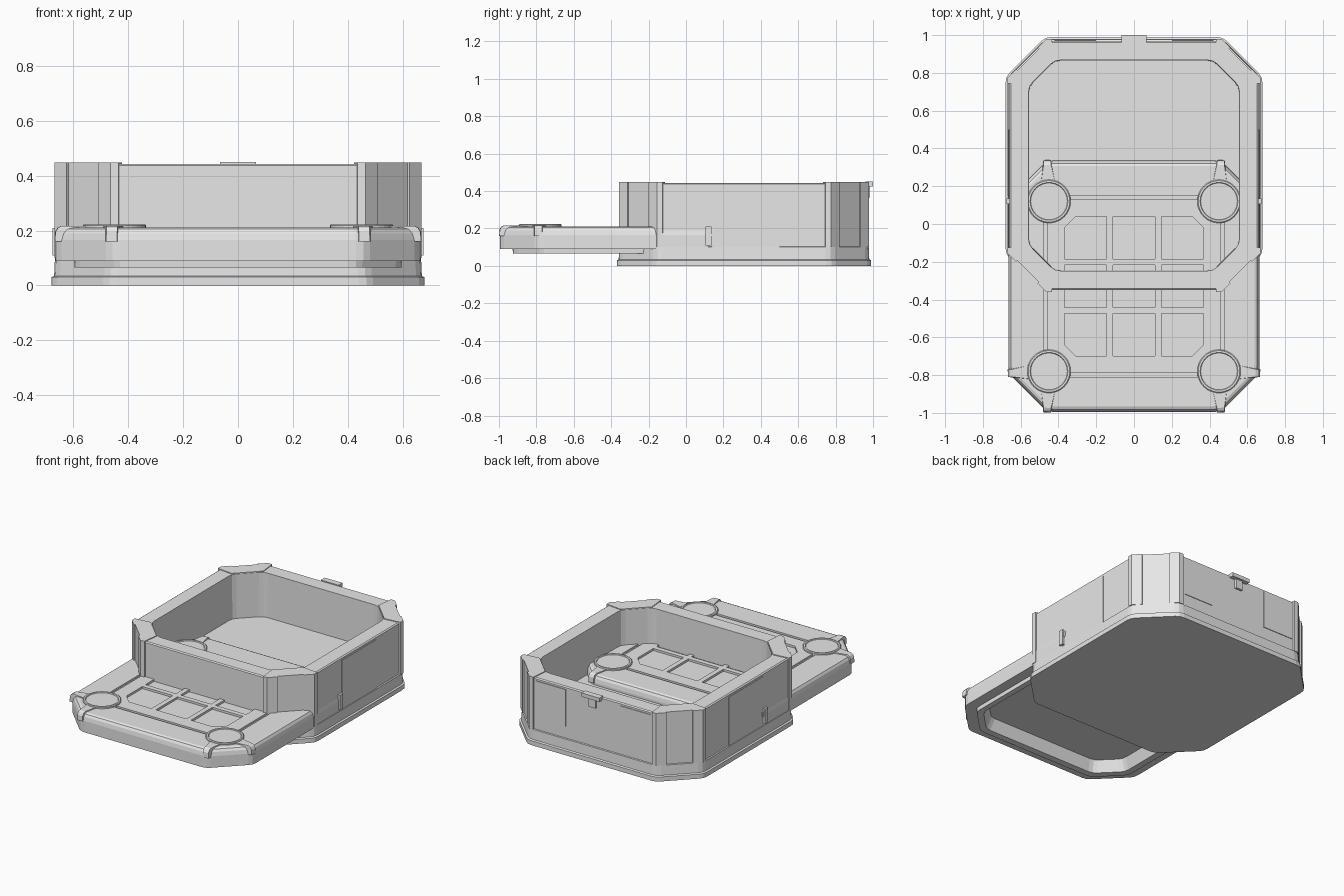
import bpy, bmesh
from math import sin, cos, pi
from mathutils import Vector

if "Cube" in bpy.data.objects:
    bpy.data.objects.remove(bpy.data.objects["Cube"])

GREY = (0.8, 0.8, 0.8, 1)
grey = bpy.data.materials.new("plain_grey")
grey.use_nodes = True
grey.diffuse_color = GREY
grey.node_tree.nodes["Principled BSDF"].inputs["Base Color"].default_value = GREY

BOX_Y, LID_Y = 0.31, -0.33
SIGNS = [(sx, sy) for sx in (-1, 1) for sy in (-1, 1)]


def add_loft(bm, rings):
    """Skin a stack of matching rings and cap both ends."""
    loops = [[bm.verts.new(p) for p in ring] for ring in rings]
    faces = [bm.faces.new(loops[0]), bm.faces.new(loops[-1])]
    n = len(loops[0])
    for a, b in zip(loops, loops[1:]):
        for i in range(n):
            j = (i + 1) % n
            faces.append(bm.faces.new((a[i], a[j], b[j], b[i])))
    bmesh.ops.recalc_face_normals(bm, faces=faces)


def add_prism(bm, outline, z0, z1):
    add_loft(bm, [[(x, y, z) for x, y in outline] for z in (z0, z1)])


def rect(x0, x1, y0, y1):
    return [(x0, y0), (x1, y0), (x1, y1), (x0, y1)]


def finish(name, bm):
    mesh = bpy.data.meshes.new(name)
    bm.to_mesh(mesh)
    bm.free()
    mesh.materials.append(grey)
    ob = bpy.data.objects.new(name, mesh)
    bpy.context.scene.collection.objects.link(ob)
    return ob


def octagon(half, cut, cy, inset, z, soft=0.03):
    """Cut-corner square with slightly softened vertices."""
    h, c = half - inset, cut - 0.586 * inset
    k = h - c
    pts = [Vector(p) for p in ((k, -h), (h, -k), (h, k), (k, h),
                               (-k, h), (-h, k), (-h, -k), (-k, -h))]
    ring = []
    for i, p in enumerate(pts):
        a = p + (pts[i - 1] - p).normalized() * soft
        b = p + (pts[(i + 1) % 8] - p).normalized() * soft
        for q in (a, (a + b + p * 2) / 4, b):
            ring.append((q.x, q.y + cy, z))
    return ring


# Open box: foot flange, plinth, wall, rim, inner wall and floor
bm = bmesh.new()
profile = [(0, 0), (0, 0.03), (0.01, 0.035), (0.013, 0.1), (0.02, 0.103),
           (0.02, 0.437), (0.028, 0.443), (0.122, 0.443), (0.125, 0.15)]
add_loft(bm, [octagon(0.68, 0.21, BOX_Y, d, z) for d, z in profile])
finish("box_body", bm)

# Corner posts with a shallow recessed panel on each cut corner
bm = bmesh.new()
corner = [(0.435, 0.669), (0.465, 0.669), (0.51, 0.624), (0.504, 0.618),
          (0.618, 0.504), (0.624, 0.51), (0.669, 0.465), (0.669, 0.435),
          (0.559, 0.423), (0.423, 0.559)]
for sx, sy in SIGNS:
    add_prism(bm, [(sx * x, sy * y + BOX_Y) for x, y in corner], 0.1, 0.448)
finish("box_corner_posts", bm)

# Thin wall panels on the sides and back
bm = bmesh.new()
for s in (-1, 1):
    add_prism(bm, rect(s * 0.655, s * 0.664, 0.14, 0.5), 0.1, 0.425)
    add_prism(bm, rect(s * 0.2, s * 0.42, 0.96, 0.974), 0.18, 0.425)
finish("wall_panels", bm)

# Rear clasp and side lugs
bm = bmesh.new()
add_prism(bm, rect(-0.065, 0.065, 0.96, 1.0), 0.425, 0.45)
add_prism(bm, rect(-0.025, 0.025, 0.96, 0.985), 0.365, 0.43)
finish("rear_clasp", bm)
bm = bmesh.new()
for s in (-1, 1):
    add_prism(bm, rect(s * 0.65, s * 0.675, 0.105, 0.135), 0.11, 0.21)
finish("side_lugs", bm)

# Lid: hollow underside, lip, rim and bevelled top
bm = bmesh.new()
profile = [(0.14, 0.14), (0.11, 0.068), (0.07, 0.065), (0.068, 0.09), (0, 0.09),
           (0, 0.165), (0.005, 0.19), (0.014, 0.205), (0.028, 0.211)]
add_loft(bm, [octagon(0.665, 0.205, LID_Y, d, z) for d, z in profile])
lid = finish("lid", bm)

# Cutter for the nine sunken tiles and the four frame grooves
bm = bmesh.new()
for i in (-1, 0, 1):
    for j in (-1, 0, 1):
        cx, cy, r = i * 0.257, LID_Y + j * 0.257, 0.112
        if i and j:
            outline = [(-r, -r), (r, -r), (r, r - 0.06), (r - 0.06, r), (-r, r)]
            outline = [(cx + i * x, cy + j * y) for x, y in outline]
        else:
            outline = rect(cx - r, cx + r, cy - r, cy + r)
        add_prism(bm, outline, 0.197, 0.25)
for s in (-1, 1):
    y = LID_Y + s * 0.47
    add_prism(bm, rect(-0.38, 0.38, y - 0.01, y + 0.01), 0.199, 0.25)
    add_prism(bm, rect(s * 0.46, s * 0.48, LID_Y - 0.38, LID_Y + 0.38), 0.199, 0.25)
cutter = finish("lid_cutter", bm)
cutter.hide_render = True
mod = lid.modifiers.new("tile_cut", 'BOOLEAN')
mod.operation = 'DIFFERENCE'
mod.solver = 'EXACT'
mod.object = cutter
bpy.context.view_layer.objects.active = lid
lid.select_set(True)
bpy.ops.object.modifier_apply(modifier=mod.name)
bpy.data.objects.remove(cutter)

# Corner discs with a raised lip, and tapered straps running to the rim
discs, straps = bmesh.new(), bmesh.new()
for sx, sy in SIGNS:
    centre = Vector((sx * 0.45, LID_Y + sy * 0.45))
    rings = []
    for r, z in ((0.115, 0.195), (0.115, 0.219), (0.11, 0.223),
                 (0.1, 0.223), (0.097, 0.218)):
        rings.append([(centre.x + r * cos(a * pi / 16),
                       centre.y + r * sin(a * pi / 16), z) for a in range(32)])
    add_loft(discs, rings)
    for vx, vy in ((0.46, 0.665), (0.665, 0.46)):
        tip = Vector((sx * vx, LID_Y + sy * vy))
        along = (tip - centre).normalized()
        side = Vector((-along.y, along.x))
        root = centre + along * 0.08
        stack = []
        for z, out in ((0.16, 0.003), (0.195, 0.001), (0.21, -0.008), (0.217, -0.022)):
            end = tip + along * out
            stack.append([(p.x, p.y, z) for p in (
                root - side * 0.04, end - side * 0.02,
                end + side * 0.02, root + side * 0.04)])
        add_loft(straps, stack)
finish("lid_corner_discs", discs)
finish("lid_corner_straps", straps)
